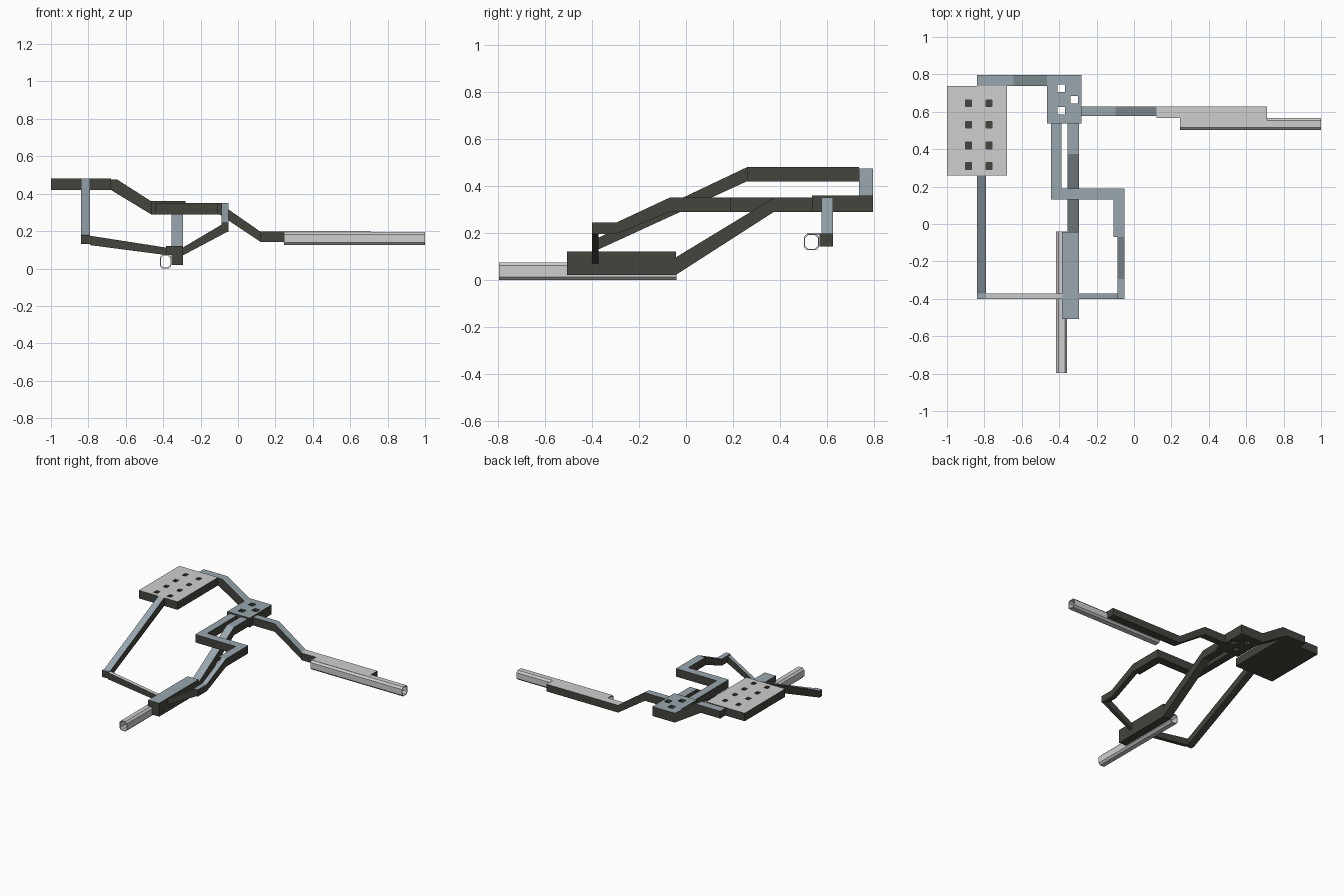
import bpy, bmesh
from mathutils import Vector

if "Cube" in bpy.data.objects:
    bpy.data.objects.remove(bpy.data.objects["Cube"])


def material(name, rgb):
    m = bpy.data.materials.new(name)
    m.diffuse_color = (*rgb, 1)
    m.use_nodes = True
    m.node_tree.nodes["Principled BSDF"].inputs["Base Color"].default_value = m.diffuse_color
    return m


BLUE = material("blue grey deck", (0.32, 0.39, 0.43))
LIGHT = material("light grey metal", (0.62, 0.62, 0.62))
DARK = material("dark side", (0.058, 0.058, 0.047))


def finish(name, bm, top, rule):
    """Make an object; faces passing the rule get the top colour, others dark."""
    bmesh.ops.recalc_face_normals(bm, faces=bm.faces)
    me = bpy.data.meshes.new(name)
    bm.to_mesh(me)
    bm.free()
    me.materials.append(DARK)
    me.materials.append(top)
    for p in me.polygons:
        p.material_index = 1 if rule(p) else 0
    ob = bpy.data.objects.new(name, me)
    bpy.context.collection.objects.link(ob)
    return ob


def is_up(p):
    return p.normal.z > 0.1


def extrude(bm, loop, step):
    f = bm.faces.new([bm.verts.new(v) for v in loop])
    g = bmesh.ops.extrude_face_region(bm, geom=[f])
    vs = [v for v in g["geom"] if isinstance(v, bmesh.types.BMVert)]
    bmesh.ops.translate(bm, verts=vs, vec=step)


def track(name, axis, lo, hi, upper, lower, top=BLUE):
    """Beam whose side outline (along, z) is extruded across from lo to hi."""
    bm = bmesh.new()
    prof = upper + lower[::-1]
    if axis == "x":
        loop, step = [(u, lo, z) for u, z in prof], Vector((0, hi - lo, 0))
    else:
        loop, step = [(lo, u, z) for u, z in prof], Vector((hi - lo, 0, 0))
    extrude(bm, loop, step)
    return finish(name, bm, top, is_up)


def slab(name, x0, x1, y0, y1, z0, z1, top=BLUE):
    return track(name, "x", y0, y1, [(x0, z1), (x1, z1)], [(x0, z0), (x1, z0)], top)


def punch(ob, holes, sx, sy, z0):
    """Cut square holes down to z0, leaving dark hole walls and floors."""
    bm = bmesh.new()
    for x, y in holes:
        loop = [(x - sx, y - sy, z0), (x + sx, y - sy, z0),
                (x + sx, y + sy, z0), (x - sx, y + sy, z0)]
        extrude(bm, loop, Vector((0, 0, 0.4)))
    cutter = finish("hole_cutter", bm, DARK, is_up)
    mod = ob.modifiers.new("holes", "BOOLEAN")
    mod.operation, mod.solver, mod.object = "DIFFERENCE", "EXACT", cutter
    dg = bpy.context.evaluated_depsgraph_get()
    me = bpy.data.meshes.new_from_object(ob.evaluated_get(dg))
    ob.modifiers.clear()
    top, zmax = ob.data.materials[1], max(v.co.z for v in ob.data.vertices)
    me.materials.clear()
    me.materials.append(DARK)
    me.materials.append(top)
    for p in me.polygons:
        p.material_index = int(is_up(p) and p.center.z > zmax - 0.005)
    ob.data = me
    bpy.data.objects.remove(cutter)


def tube(name, axis, start, end, a0, a1, z0, z1):
    """Thin hollow square tube with clipped corners, open at both ends."""
    bm = bmesh.new()

    def ring(along, t):
        l, r, b, h, c = a0 + t, a1 - t, z0 + t, z1 - t, 0.013
        pts = [(l + c, b), (r - c, b), (r, b + c), (r, h - c),
               (r - c, h), (l + c, h), (l, h - c), (l, b + c)]
        return [bm.verts.new((along, a, z) if axis == "x" else (a, along, z)) for a, z in pts]

    rings = [ring(start, 0), ring(end, 0), ring(end, 0.005), ring(start, 0.005)]
    for k in range(4):
        p, q = rings[k], rings[(k + 1) % 4]
        for i in range(8):
            j = (i + 1) % 8
            bm.faces.new((p[i], p[j], q[j], q[i]))
    return finish(name, bm, LIGHT, lambda p: True)


# Raised platform with blind sockets
platform = slab("platform", -1.0, -0.68, 0.26, 0.737, 0.42, 0.48, LIGHT)
punch(platform, [(x, y) for x in (-0.885, -0.775) for y in (0.31, 0.42, 0.53, 0.645)],
      0.015, 0.018, 0.43)

# Junction plate with through holes
junction = slab("junction", -0.465, -0.28, 0.537, 0.797, 0.29, 0.36)
punch(junction, [(-0.39, 0.725), (-0.32, 0.665), (-0.39, 0.605)], 0.02, 0.02, 0.2)

# Rear ramp joining platform and junction
track("rear_ramp", "x", 0.737, 0.797,
      [(-0.84, 0.475), (-0.645, 0.475), (-0.465, 0.36)],
      [(-0.84, 0.42), (-0.68, 0.42), (-0.465, 0.29)])

# Right arm running down to the right tube
track("right_ramp", "x", 0.577, 0.627,
      [(-0.28, 0.35), (-0.1, 0.35), (0.12, 0.197)],
      [(-0.28, 0.29), (-0.1, 0.29), (0.12, 0.143)])
slab("right_arm", 0.12, 0.71, 0.568, 0.627, 0.143, 0.197, LIGHT)
slab("right_arm_cover", 0.245, 0.71, 0.515, 0.568, 0.193, 0.197, LIGHT)
tube("right_tube", "x", 0.245, 1.0, 0.502, 0.567, 0.127, 0.196)

# Zigzag walkway
slab("zigzag_rear", -0.443, -0.387, 0.19, 0.537, 0.29, 0.35)
slab("zigzag_middle", -0.443, -0.05, 0.13, 0.19, 0.29, 0.35)
slab("zigzag_front", -0.11, -0.05, -0.07, 0.13, 0.29, 0.35)
track("zigzag_ramp", "y", -0.087, -0.05,
      [(-0.07, 0.35), (-0.295, 0.245), (-0.4, 0.245)],
      [(-0.07, 0.29), (-0.295, 0.195), (-0.4, 0.195)])

# Central ramp, front block and front tube
track("central_ramp", "y", -0.355, -0.295,
      [(0.537, 0.35), (0.375, 0.35), (-0.045, 0.095)],
      [(0.537, 0.29), (0.375, 0.29), (-0.045, 0.02)])
slab("front_block", -0.355, -0.295, -0.507, -0.043, 0.02, 0.12)
slab("front_block_ledge", -0.385, -0.355, -0.507, -0.043, 0.073, 0.12)
tube("front_tube", "y", -0.797, -0.04, -0.417, -0.357, 0.0, 0.074)

# Left ramp and front crossbars
track("left_ramp", "y", -0.84, -0.79,
      [(0.26, 0.48), (-0.372, 0.18), (-0.4, 0.18)],
      [(0.26, 0.42), (-0.372, 0.13), (-0.4, 0.13)])
track("left_crossbar", "x", -0.4, -0.372,
      [(-0.79, 0.175), (-0.385, 0.112)], [(-0.79, 0.125), (-0.385, 0.072)], LIGHT)
track("right_crossbar", "x", -0.4, -0.372,
      [(-0.295, 0.112), (-0.087, 0.235), (-0.05, 0.244)],
      [(-0.295, 0.07), (-0.05, 0.2)])
